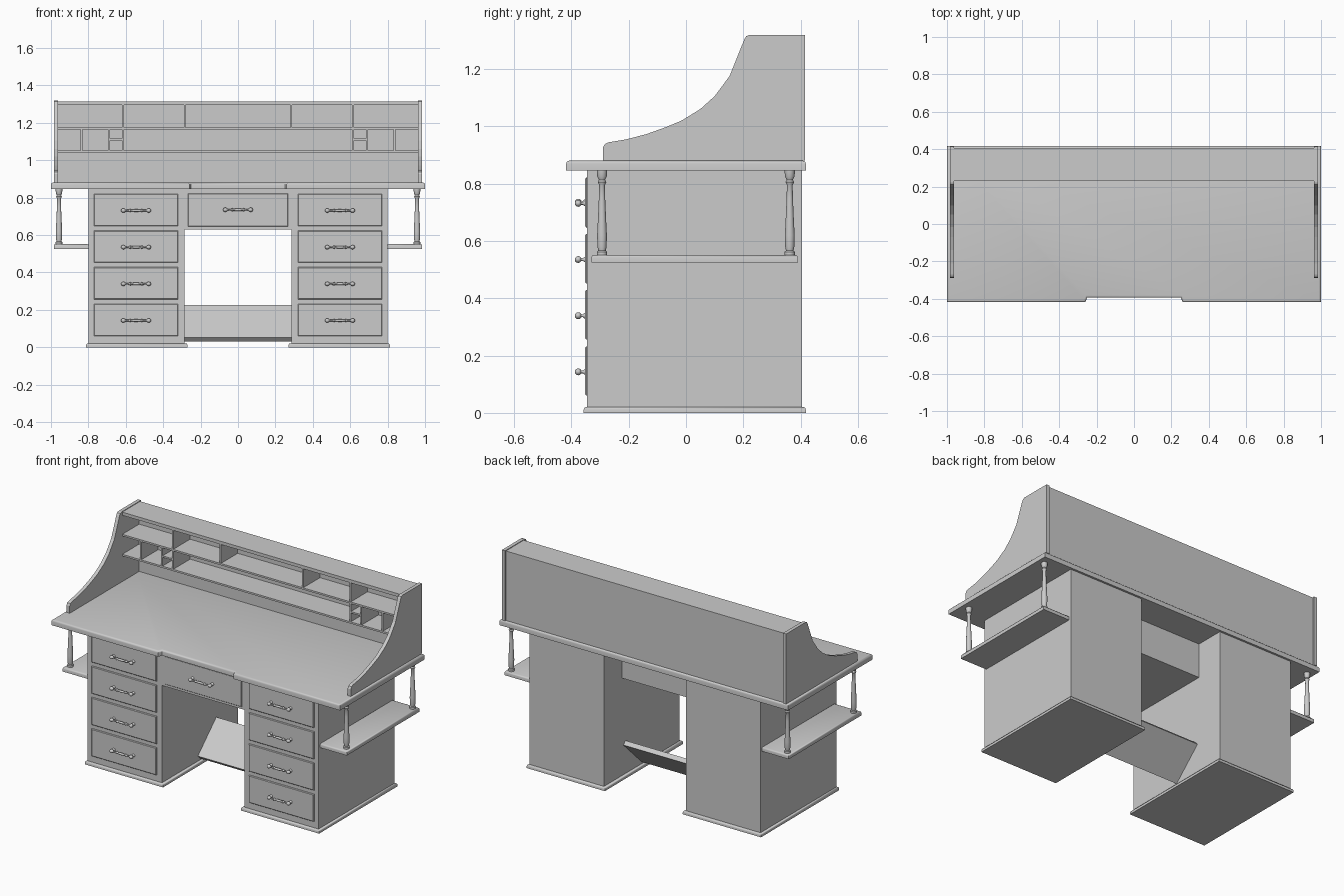
import bpy, bmesh, math
from mathutils import Vector, Matrix

cube = bpy.data.objects.get("Cube")
if cube:
    bpy.data.objects.remove(cube, do_unlink=True)

GREY = (0.6, 0.6, 0.6, 1)
grey = bpy.data.materials.new("plain grey")
grey.use_nodes = True
grey.diffuse_color = GREY
grey.node_tree.nodes["Principled BSDF"].inputs["Base Color"].default_value = GREY


def finish(name, bm, smooth=False):
    bmesh.ops.recalc_face_normals(bm, faces=bm.faces)
    mesh = bpy.data.meshes.new(name)
    bm.to_mesh(mesh)
    bm.free()
    mesh.materials.append(grey)
    obj = bpy.data.objects.new(name, mesh)
    bpy.context.collection.objects.link(obj)
    if smooth:
        bpy.ops.object.select_all(action='DESELECT')
        obj.select_set(True)
        bpy.context.view_layer.objects.active = obj
        bpy.ops.object.shade_smooth_by_angle(angle=math.radians(50))
    return obj


def prism(name, outline, direction, bevel=0.0, segments=1):
    """Extrude a closed outline; optionally round the rim of the far cap."""
    bm = bmesh.new()
    face = bm.faces.new([bm.verts.new(p) for p in outline])
    out = bmesh.ops.extrude_face_region(bm, geom=[face], use_keep_orig=True)
    bmesh.ops.translate(bm, vec=direction,
                        verts=[g for g in out["geom"] if isinstance(g, bmesh.types.BMVert)])
    if bevel:
        cap = next(g for g in out["geom"] if isinstance(g, bmesh.types.BMFace))
        bmesh.ops.bevel(bm, geom=list(cap.edges), offset=bevel, segments=segments,
                        profile=0.5, affect='EDGES')
    return finish(name, bm, segments > 1)


def box(name, x, y, z, bevel=0.0, segments=1):
    """Box between paired limits; the bevel goes round its top."""
    x = sorted(x)
    base = [(x[0], y[0], z[0]), (x[1], y[0], z[0]), (x[1], y[1], z[0]), (x[0], y[1], z[0])]
    return prism(name, base, (0, 0, z[1] - z[0]), bevel, segments)


def front_plate(name, x, z, y_back, y_front, bevel):
    """Plate standing upright, with its front rim chamfered."""
    x = sorted(x)
    base = [(x[0], y_back, z[0]), (x[1], y_back, z[0]), (x[1], y_back, z[1]), (x[0], y_back, z[1])]
    return prism(name, base, (0, y_front - y_back, 0), bevel)


def lathe(bm, profile, origin, axis, steps=12):
    """Turn (distance, radius) pairs about an axis through origin."""
    turn = Vector((0, 0, 1)).rotation_difference(Vector(axis)).to_matrix().to_4x4()
    place = Matrix.Translation(origin) @ turn
    rings = [[bm.verts.new(place @ Vector((r * math.cos(a), r * math.sin(a), d)))
              for a in (2 * math.pi * i / steps for i in range(steps))] for d, r in profile]
    for low, high in zip(rings, rings[1:]):
        for i in range(steps):
            j = (i + 1) % steps
            bm.faces.new((low[i], low[j], high[j], high[i]))
    bm.faces.new(rings[0])
    bm.faces.new(rings[-1])


HALF_BAR = [(0.080, 0.003), (0.076, 0.009), (0.068, 0.012), (0.060, 0.009), (0.055, 0.004),
            (0.038, 0.005), (0.031, 0.009), (0.024, 0.005), (0.008, 0.007)]
BAR = [(-d, r) for d, r in HALF_BAR] + HALF_BAR[::-1]
POST = [(0, 0.010), (0.006, 0.009), (0.010, 0.005), (0.027, 0.005)]


def handle(name, x, z):
    bm = bmesh.new()
    lathe(bm, BAR, (x, -0.376, z), (1, 0, 0))
    for s in (-1, 1):
        lathe(bm, POST, (x + s * 0.068, -0.349, z), (0, -1, 0))
    finish(name, bm, True)


# Desktop with a shallow recess in its front edge
desktop = [(-1, -0.418), (-0.26, -0.418), (-0.25, -0.393), (0.25, -0.393),
           (0.26, -0.418), (1, -0.418), (1, 0.418), (-1, 0.418)]
prism("desktop", [(x, y, 0.845) for x, y in desktop], (0, 0, 0.035), 0.011, 3)

# Hutch side outline, front foot to back
SIDE = [(-0.29, 0.88), (-0.29, 0.925), (-0.283, 0.938), (-0.27, 0.944), (-0.21, 0.954),
        (-0.14, 0.972), (-0.07, 0.997), (-0.015, 1.02), (0.05, 1.06), (0.1, 1.105),
        (0.152, 1.175), (0.18, 1.245), (0.203, 1.302), (0.21, 1.314), (0.222, 1.319),
        (0.415, 1.319), (0.415, 0.88)]
COLUMN = [(0, 0.018), (0.012, 0.018), (0.016, 0.013), (0.03, 0.016), (0.07, 0.017),
          (0.13, 0.014), (0.2, 0.011), (0.245, 0.010), (0.255, 0.015), (0.263, 0.011),
          (0.275, 0.017), (0.297, 0.018)]

for s, side in ((-1, "right"), (1, "left")):
    # Pedestal, plinth and its four drawers
    box(side + "_pedestal", (s * 0.285, s * 0.8), (-0.345, 0.405), (0.005, 0.85))
    box(side + "_plinth", (s * 0.27, s * 0.812), (-0.357, 0.418), (0, 0.021), 0.009, 2)
    for i in range(4):
        z = 0.06 + i * 0.196
        front_plate(f"{side}_drawer_{i + 1}", (s * 0.32, s * 0.77), (z, z + 0.172),
                    -0.343, -0.352, 0.004)
        handle(f"{side}_drawer_handle_{i + 1}", s * 0.545, z + 0.083)

    # Side shelf hung on turned columns
    box(side + "_side_shelf", (s * 0.795, s * 0.985), (-0.33, 0.39), (0.525, 0.551), 0.009, 2)
    for place, y in (("front", -0.293), ("back", 0.362)):
        bm = bmesh.new()
        lathe(bm, COLUMN, (s * 0.957, y, 0.55), (0, 0, 1), 16)
        finish(f"{side}_{place}_column", bm, True)

    # Hutch side and pigeonhole dividers
    prism(side + "_hutch_side", [(s * 0.963, y, z) for y, z in SIDE], (s * 0.022, 0, 0))
    for i, x in enumerate((0.285, 0.615)):
        box(f"{side}_upper_divider_{i + 1}", (s * (x - 0.005), s * (x + 0.005)),
            (0.232, 0.4), (1.17, 1.3))
    for i, x in enumerate((0.615, 0.69, 0.837)):
        box(f"{side}_lower_divider_{i + 1}", (s * (x - 0.005), s * (x + 0.005)),
            (0.232, 0.4), (1.045, 1.17))
    box(side + "_small_shelf", (s * 0.615, s * 0.69), (0.232, 0.4), (1.105, 1.115))

# Hutch back, top and long shelves
box("hutch_back", (-0.965, 0.965), (0.397, 0.407), (0.88, 1.305))
box("hutch_top", (-0.965, 0.965), (0.23, 0.407), (1.295, 1.315))
for i, z in enumerate((1.04, 1.165)):
    box(f"hutch_shelf_{i + 1}", (-0.965, 0.965), (0.23, 0.4), (z, z + 0.011))

# Centre drawer box between the pedestals
box("centre_drawer_box", (-0.286, 0.286), (-0.345, 0.225), (0.63, 0.85))
front_plate("centre_drawer", (-0.268, 0.268), (0.645, 0.822), -0.343, -0.35, 0.003)
handle("centre_drawer_handle", 0, 0.735)

# Sloping footrest
REST = [(0.01, 0.052), (0.192, 0.227), (0.212, 0.206), (0.03, 0.031)]
prism("footrest", [(-0.286, y, z) for y, z in REST], (0.572, 0, 0))
